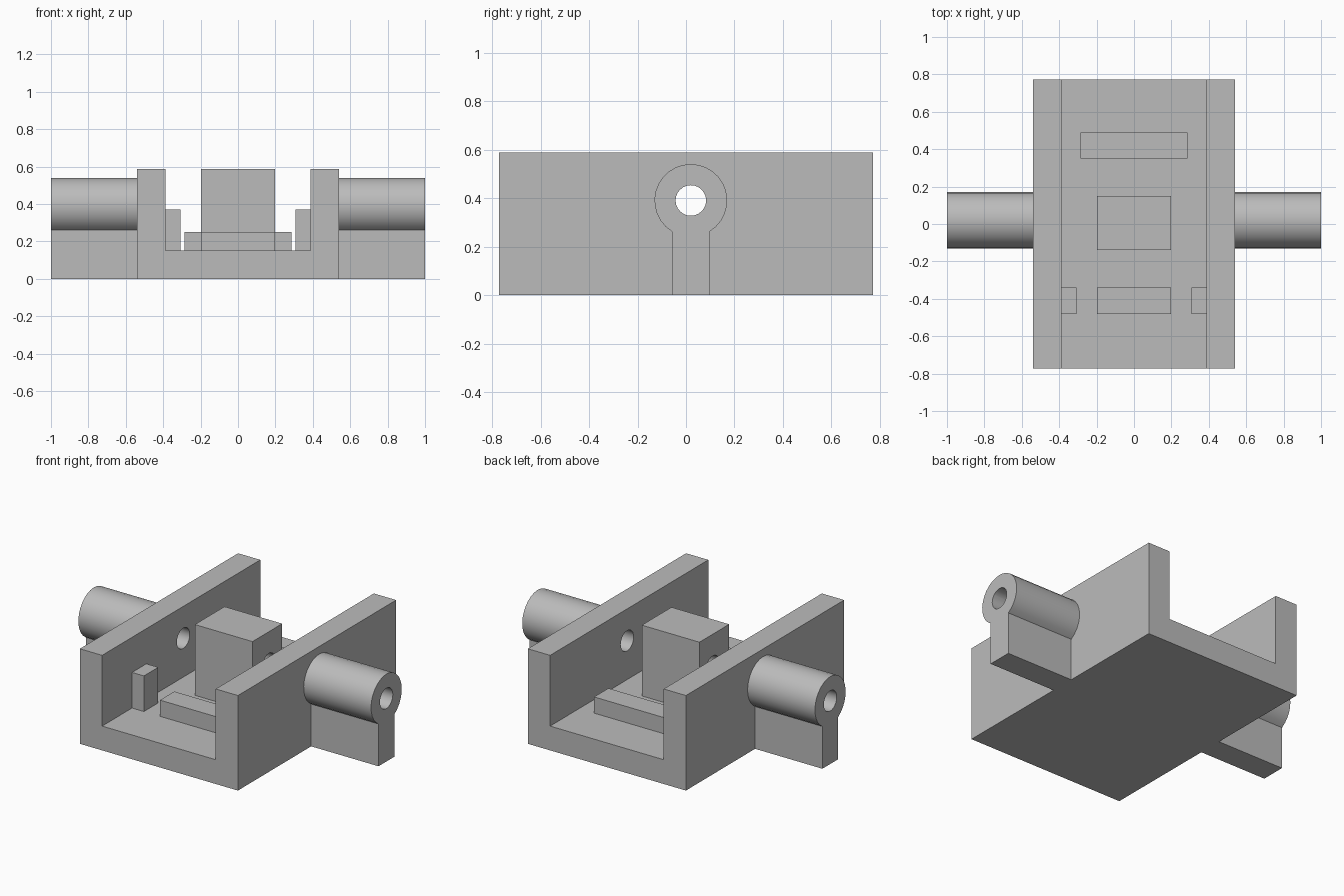
import bpy
import bmesh
from math import radians, cos, sin, asin, pi
from mathutils import Matrix

if "Cube" in bpy.data.objects:
    bpy.data.objects.remove(bpy.data.objects["Cube"], do_unlink=True)

AXLE_Y, AXLE_Z = 0.02, 0.39
TUBE_R, BORE_R = 0.15, 0.063
FLOOR, WALL_TOP = 0.15, 0.587
SIDES = 24

grey = bpy.data.materials.new("plain grey")
grey.use_nodes = True
GREY = (0.5, 0.5, 0.5, 1)
grey.diffuse_color = GREY
grey.node_tree.nodes["Principled BSDF"].inputs["Base Color"].default_value = GREY


def add_object(name, bm):
    bmesh.ops.recalc_face_normals(bm, faces=bm.faces)
    mesh = bpy.data.meshes.new(name)
    bm.to_mesh(mesh)
    bm.free()
    mesh.materials.append(grey)
    obj = bpy.data.objects.new(name, mesh)
    bpy.context.collection.objects.link(obj)
    return obj


def extrude(name, points, offset):
    """Sweep a closed outline along the offset."""
    bm = bmesh.new()
    face = bm.faces.new([bm.verts.new(p) for p in points])
    top = bmesh.ops.extrude_face_region(bm, geom=[face], use_keep_orig=True)["geom"]
    verts = [v for v in top if isinstance(v, bmesh.types.BMVert)]
    bmesh.ops.translate(bm, verts=verts, vec=offset)
    return add_object(name, bm)


def block(name, x, y, z):
    outline = [(x[0], y[0], z[0]), (x[1], y[0], z[0]), (x[1], y[1], z[0]), (x[0], y[1], z[0])]
    return extrude(name, outline, (0, 0, z[1] - z[0]))


# U-shaped channel body
section = [(-0.54, 0), (0.54, 0), (0.54, WALL_TOP), (0.388, WALL_TOP),
           (0.388, FLOOR), (-0.388, FLOOR), (-0.388, WALL_TOP), (-0.54, WALL_TOP)]
body = extrude("channel_body", [(x, -0.772, z) for x, z in section], (0, 1.544, 0))

# Bearing block and raised bars on the floor
bearing = block("center_block", (-0.197, 0.197), (-0.14, 0.15), (FLOOR, WALL_TOP))
block("front_bar", (-0.197, 0.197), (-0.48, -0.34), (FLOOR, 0.25))
block("back_bar", (-0.285, 0.285), (0.35, 0.49), (FLOOR, 0.25))

# Side posts and axle arms: a round tube standing on a narrow rib
drilled = [body, bearing]
half_rib = 0.077
gap = asin(half_rib / TUBE_R)
for side, s in (("left", 1), ("right", -1)):
    block(side + "_post", sorted((s * 0.307, s * 0.388)), (-0.48, -0.34), (FLOOR, 0.37))
    outline = [(s * 0.54, AXLE_Y - half_rib, 0), (s * 0.54, AXLE_Y + half_rib, 0)]
    for i in range(SIDES + 1):
        a = -pi / 2 + gap + (2 * pi - 2 * gap) * i / SIDES
        outline.append((s * 0.54, AXLE_Y + TUBE_R * cos(a), AXLE_Z + TUBE_R * sin(a)))
    drilled.append(extrude(side + "_axle_arm", outline, (s * 0.46, 0, 0)))

# Axle bore through the arms, walls and block
bm = bmesh.new()
bmesh.ops.create_cone(
    bm, cap_ends=True, segments=SIDES, radius1=BORE_R, radius2=BORE_R, depth=2.4,
    matrix=Matrix.Translation((0, AXLE_Y, AXLE_Z)) @ Matrix.Rotation(radians(90), 4, "Y"))
cutter = add_object("bore_cutter", bm)
cutter.hide_render = True

for obj in drilled:
    bore = obj.modifiers.new("axle_bore", "BOOLEAN")
    bore.operation = "DIFFERENCE"
    bore.solver = "EXACT"
    bore.object = cutter
    bpy.ops.object.select_all(action="DESELECT")
    obj.select_set(True)
    bpy.context.view_layer.objects.active = obj
    bpy.ops.object.modifier_apply(modifier=bore.name)
    bpy.ops.object.shade_smooth_by_angle(angle=radians(30))

bpy.data.objects.remove(cutter, do_unlink=True)
